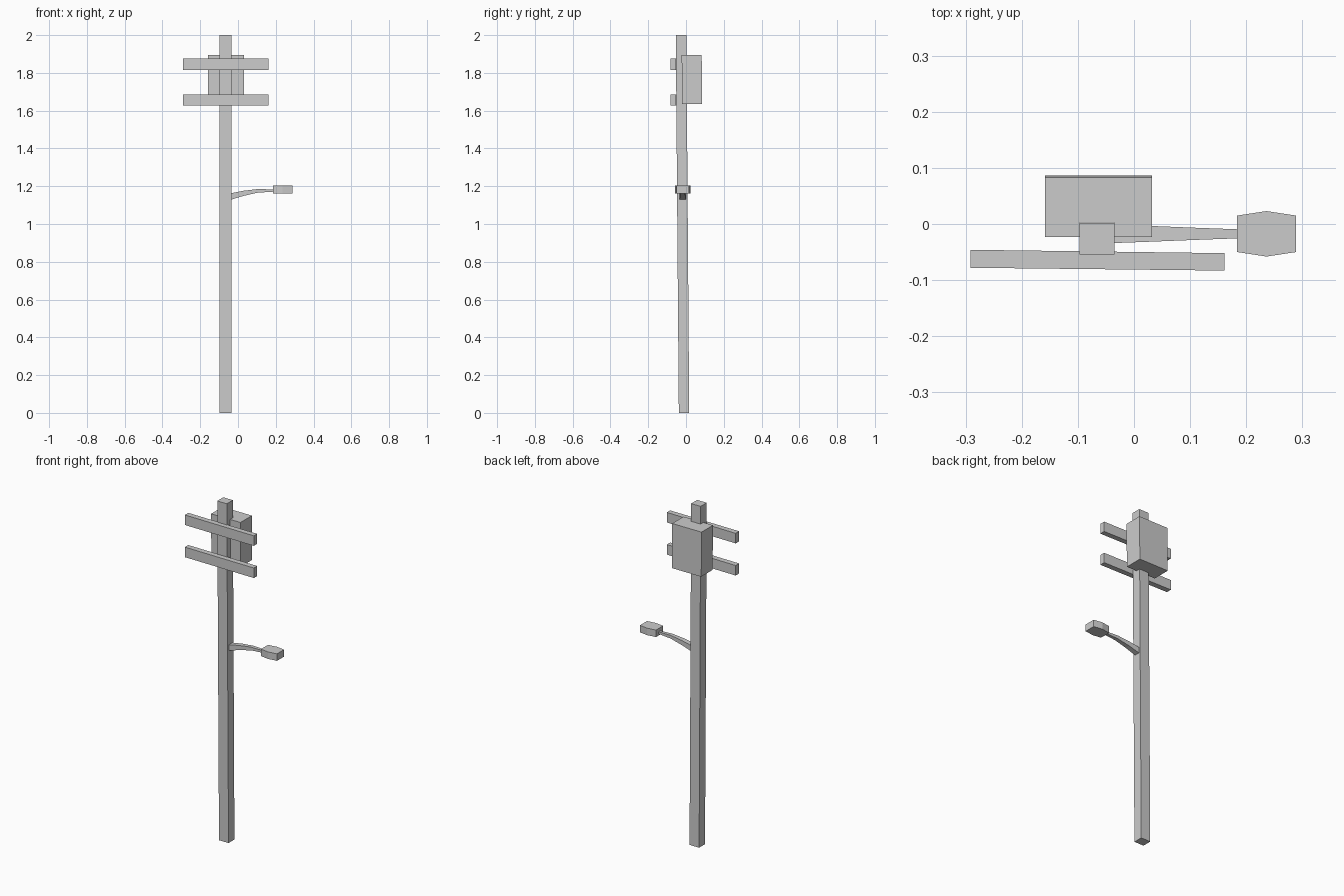
import bpy, bmesh

if "Cube" in bpy.data.objects:
    bpy.data.objects.remove(bpy.data.objects["Cube"])


def loft(name, rings):
    """Skin a list of matching rings into a closed solid."""
    bm = bmesh.new()
    vs = [[bm.verts.new(p) for p in r] for r in rings]
    n = len(rings[0])
    for a, b in zip(vs, vs[1:]):
        for i in range(n):
            j = (i + 1) % n
            bm.faces.new((a[i], a[j], b[j], b[i]))
    bm.faces.new(vs[0])
    bm.faces.new(vs[-1])
    bmesh.ops.recalc_face_normals(bm, faces=bm.faces)
    me = bpy.data.meshes.new(name)
    bm.to_mesh(me)
    bm.free()
    ob = bpy.data.objects.new(name, me)
    bpy.context.collection.objects.link(ob)
    return ob


def rect_xy(x0, x1, y0, y1, z):
    return [(x0, y0, z), (x1, y0, z), (x1, y1, z), (x0, y1, z)]


def rect_yz(x, y0, y1, z0, z1):
    return [(x, y0, z0), (x, y1, z0), (x, y1, z1), (x, y0, z1)]


# Slightly leaning square pole
loft("pole", [rect_xy(-0.097, -0.035, -0.038, 0.017, 0),
              rect_xy(-0.097, -0.035, -0.054, 0.002, 2)])

# Transformer box on the back, following the lean
loft("transformer_box", [rect_xy(-0.159, 0.032, -0.02, 0.086, 1.635),
                         rect_xy(-0.159, 0.032, -0.023, 0.083, 1.896)])

# Two crossbars on the front, slightly skewed
for name, z in (("lower_crossbar", 1.627), ("upper_crossbar", 1.816)):
    loft(name, [rect_yz(-0.291, -0.078, -0.046, z, z + 0.059),
                rect_yz(0.161, -0.083, -0.052, z, z + 0.059)])

# Curved tapering lamp arm: x, half width, bottom z, top z
arm = [(-0.037, 0.0165, 1.129, 1.163), (0.03, 0.014, 1.149, 1.176),
       (0.105, 0.011, 1.166, 1.185), (0.187, 0.008, 1.171, 1.183)]
loft("lamp_arm", [rect_yz(x, -0.0175 - w, -0.0175 + w, b, t)
                  for x, w, b, t in arm])

# Six-sided lamp head
head = [(0.184, -0.05), (0.236, -0.058), (0.289, -0.05),
        (0.289, 0.015), (0.236, 0.023), (0.184, 0.015)]
loft("lamp_head", [[(x, y, z) for x, y in head] for z in (1.162, 1.203)])
